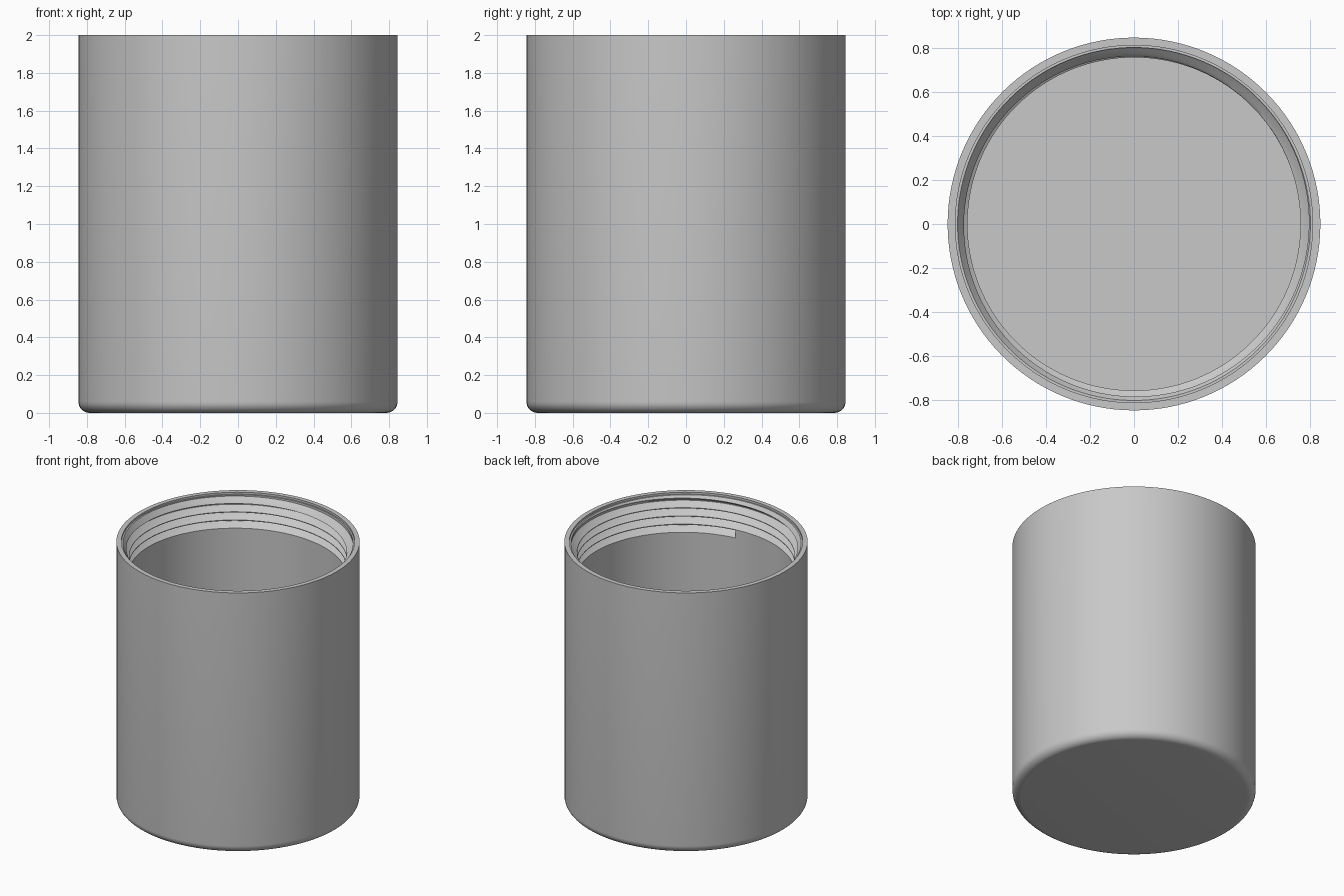
import bpy, bmesh
from math import sin, cos, pi, radians

cube = bpy.data.objects.get("Cube")
if cube:
    bpy.data.objects.remove(cube, do_unlink=True)

SEG = 128             # columns per turn
START = radians(278)  # where the thread groove begins
OUTER, BORE, ROOT = 0.845, 0.755, 0.80
FLOOR, LEDGE, TOP = 0.09, 1.985, 2.0
PITCH, THREAD_Z, FILLET = 0.063, 1.714, 0.06

bm = bmesh.new()
cache = {}


def vert(i, r, z):
    """Shared vertex on column i at radius r and height z."""
    a = START + 2 * pi * (i % SEG) / SEG
    co = (r * cos(a), r * sin(a), z)
    key = tuple(round(c, 5) for c in co)
    if key not in cache:
        cache[key] = bm.verts.new(co)
    return cache[key]


def face(*points):
    """Face from (column, radius, height) points, skipping collapsed ones."""
    verts = list(dict.fromkeys(vert(*p) for p in points))
    if len(verts) > 2 and not bm.faces.get(verts):
        bm.faces.new(verts)


def lathe(profile):
    for (r0, z0), (r1, z1) in zip(profile, profile[1:]):
        for i in range(SEG):
            face((i, r0, z0), (i + 1, r0, z0), (i + 1, r1, z1), (i, r1, z1))


# Outer shell: flat base, rounded bottom edge, straight side, stepped rim
arc = [(OUTER - FILLET + FILLET * sin(a), FILLET - FILLET * cos(a))
       for a in (pi / 2 * k / 8 for k in range(9))]
for i in range(SEG):
    face((i, 0, 0), (i, OUTER - FILLET, 0), (i + 1, OUTER - FILLET, 0))
lathe(arc + [(OUTER, TOP), (0.81, TOP), (0.81, LEDGE), (ROOT, LEDGE)])

# Inside floor and bore, whose upper edge follows the first thread turn
for i in range(SEG):
    face((i, 0, FLOOR), (i, BORE, FLOOR), (i + 1, BORE, FLOOR))
    z0, z1 = (THREAD_Z + PITCH * k / SEG for k in (i, i + 1))
    face((i, BORE, FLOOR), (i + 1, BORE, FLOOR), (i + 1, BORE, z1), (i, BORE, z0))

# Helical thread groove: radius and height within one pitch
groove = [(BORE, 0), (0.772, 0.01), (ROOT, 0.036), (ROOT, 0.042),
          (BORE, 0.058), (BORE, PITCH)]


def section(i):
    """Groove section on column i, trimmed by the lead-in and the rim ledge."""
    out = []
    for r, dz in groove:
        z = min(THREAD_Z + PITCH * i / SEG + dz, LEDGE)
        lead_in = ROOT - (LEDGE - z) * 0.7
        out.append((i, max(r, lead_in), z))
    return out


for i in range(SEG * 5):
    a, b = section(i), section(i + 1)
    for k in range(len(groove) - 1):
        face(a[k], b[k], b[k + 1], a[k + 1])
face(*section(0))  # blunt end of the groove

bmesh.ops.recalc_face_normals(bm, faces=bm.faces[:])
mesh = bpy.data.meshes.new("threaded_cup")
bm.to_mesh(mesh)
bm.free()
cup = bpy.data.objects.new("threaded_cup", mesh)
bpy.context.collection.objects.link(cup)

# Plain grey material
grey = bpy.data.materials.new("light_grey")
grey.use_nodes = True
color = (0.58, 0.58, 0.58, 1)
grey.diffuse_color = color
grey.node_tree.nodes["Principled BSDF"].inputs["Base Color"].default_value = color
mesh.materials.append(grey)

bpy.ops.object.select_all(action="DESELECT")
cup.select_set(True)
bpy.context.view_layer.objects.active = cup
bpy.ops.object.shade_smooth_by_angle(angle=radians(25))
